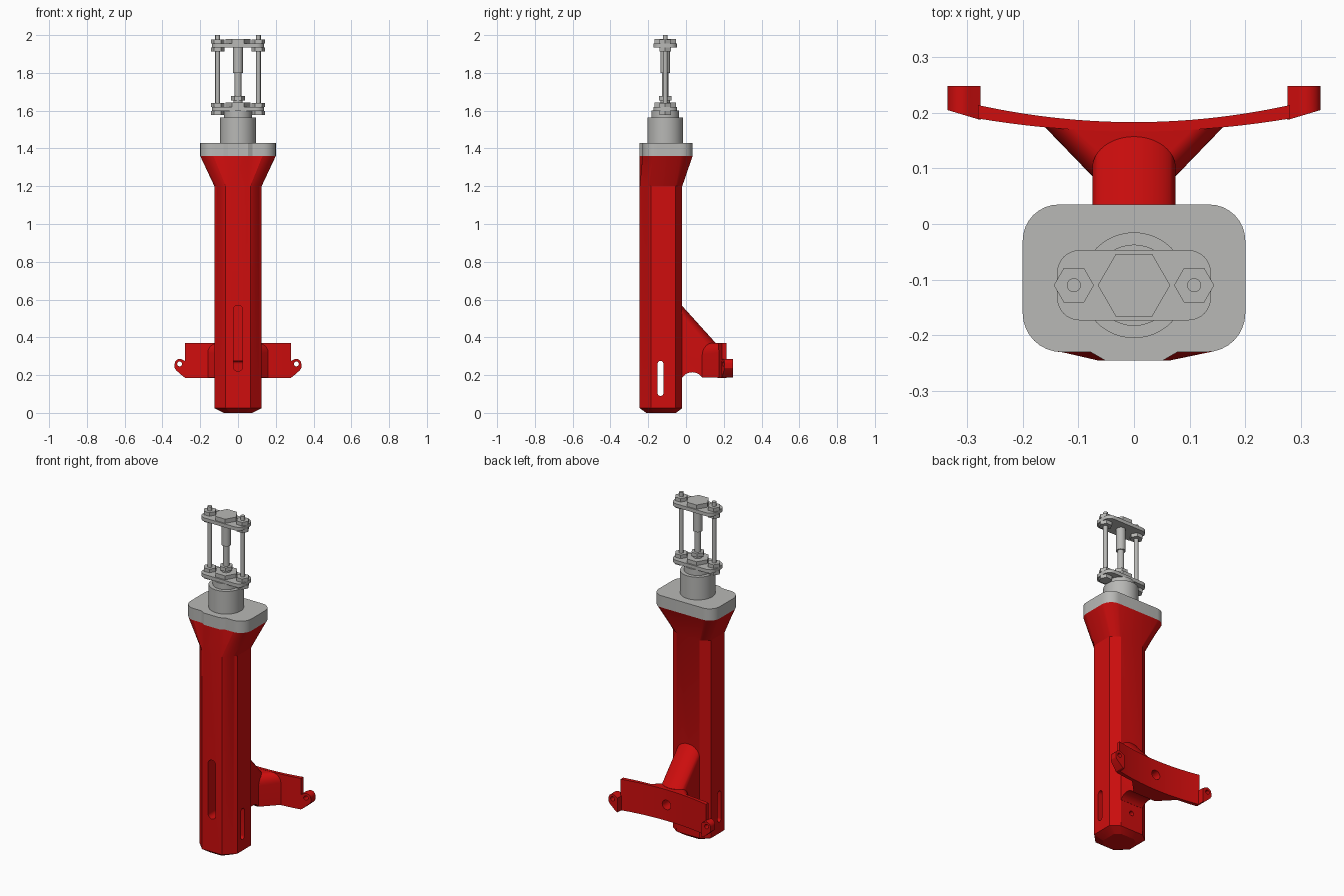
import bpy, bmesh, math
from mathutils import Matrix

if "Cube" in bpy.data.objects:
    bpy.data.objects.remove(bpy.data.objects["Cube"])

AX = -0.11  # y of the main axis


def material(name, rgb):
    m = bpy.data.materials.new(name)
    m.diffuse_color = (*rgb, 1)
    m.use_nodes = True
    m.node_tree.nodes["Principled BSDF"].inputs["Base Color"].default_value = m.diffuse_color
    return m


RED = material("red_plastic", (0.62, 0.004, 0.004))
GREY = material("grey_metal", (0.48, 0.48, 0.465))


def finish(name, bm, mat, smooth=True):
    bmesh.ops.recalc_face_normals(bm, faces=bm.faces)
    me = bpy.data.meshes.new(name)
    bm.to_mesh(me)
    bm.free()
    ob = bpy.data.objects.new(name, me)
    bpy.context.collection.objects.link(ob)
    if mat:
        me.materials.append(mat)
    if smooth:
        shade(ob)
    return ob


def shade(ob):
    bpy.ops.object.select_all(action='DESELECT')
    ob.select_set(True)
    bpy.context.view_layer.objects.active = ob
    bpy.ops.object.shade_smooth_by_angle(angle=math.radians(25))


def loft(name, rings, mat):
    """Skin a list of equal-length closed rings and cap both ends."""
    bm = bmesh.new()
    vs = [[bm.verts.new(p) for p in r] for r in rings]
    n = len(rings[0])
    for a, b in zip(vs, vs[1:]):
        for i in range(n):
            j = (i + 1) % n
            bm.faces.new((a[i], a[j], b[j], b[i]))
    bm.faces.new(vs[0][::-1])
    bm.faces.new(vs[-1])
    return finish(name, bm, mat)


def at_z(pts, z):
    return [(x, y, z) for x, y in pts]


def at_y(pts, y):
    return [(x, y, z) for x, z in pts]


def at_x(pts, x):
    return [(x, y, z) for y, z in pts]


def arc(cx, cy, rx, ry, a0, a1, n):
    return [(cx + rx * math.cos(math.radians(a0 + (a1 - a0) * i / n)),
             cy + ry * math.sin(math.radians(a0 + (a1 - a0) * i / n))) for i in range(n + 1)]


def circle(cx, cy, r, n=32):
    return arc(cx, cy, r, r, 0, 360, n)[:-1]


def slot(c, r, lo, hi):
    return arc(c, hi - r, r, r, 0, 180, 12) + arc(c, lo + r, r, r, 180, 360, 12)


def line(a, b, n):
    return [(a[0] + (b[0] - a[0]) * i / n, a[1] + (b[1] - a[1]) * i / n) for i in range(n + 1)]


def mirror_outline(half):
    return half + [(-x, y) for x, y in reversed(half)]


def cyl(name, x, y, z0, z1, r, n=32, mat=GREY):
    c = circle(x, y, r, n)
    return loft(name, [at_z(c, z0), at_z(c, z1)], mat)


def cut(ob, *cutters):
    for c in cutters:
        m = ob.modifiers.new("cut", 'BOOLEAN')
        m.operation, m.solver, m.object = 'DIFFERENCE', 'EXACT', c
        bpy.context.view_layer.objects.active = ob
        bpy.ops.object.modifier_apply(modifier=m.name)
    for c in cutters:
        bpy.data.objects.remove(c)
    shade(ob)


# --- Housing: octagonal grip flaring out to the rounded head ---
N = 8
octagon = mirror_outline([(0.05, -0.245), (0.06, -0.245)]
                         + line((0.065, -0.245), (0.125, -0.185), N)
                         + line((0.125, -0.055), (0.075, -0.02), N))
head = mirror_outline([(0.052, -0.245), (0.078, -0.23)]
                      + arc(0.13, -0.16, 0.07, 0.07, -90, 0, N)
                      + arc(0.135, -0.03, 0.065, 0.065, 0, 90, N))
foot = [(x * 0.6, -0.13 + (y + 0.13) * 0.7) for x, y in octagon]
housing = loft("housing", [at_z(foot, 0), at_z(octagon, 0.025),
                           at_z(octagon, 1.2), at_z(head, 1.36)], RED)
front_slot = slot(0, 0.025, 0.22, 0.57)
side_slot = slot(-0.135, 0.016, 0.09, 0.275)
rear_hole = circle(0, 0.13, 0.014, 20)
cut(housing,
    loft("cut_front", [at_y(front_slot, -0.3), at_y(front_slot, -0.14)], None),
    loft("cut_side", [at_x(side_slot, -0.2), at_x(side_slot, 0.2)], None),
    loft("cut_rear", [at_y(rear_hole, -0.06), at_y(rear_hole, 0.02)], None))
loft("head_plate", [at_z(head, 1.36), at_z(head, 1.43)], GREY)


# --- Sloping rounded strut behind the grip ---
def strut_ring(shift):
    return [(-0.075, -0.08), (0.075, -0.08)] + arc(0, 0.1 - shift, 0.075, 0.057, 0, 180, 24)


def arch_cutter():
    c = circle(0.033, 0.153, 0.0623, 48)
    return loft("cut_arch", [at_x(c, -0.3), at_x(c, 0.3)], None)


def bore_cutter():
    c = circle(0, 0.28, 0.028)
    return loft("cut_bore", [at_y(c, 0.06), at_y(c, 0.3)], None)


strut = loft("strut", [at_z(strut_ring(0), 0.187), at_z(strut_ring(0), 0.37),
                       at_z(strut_ring(0.176), 0.565)], RED)
cut(strut, arch_cutter(), bore_cutter())


# --- Flared web joining the strut to the saddle ---
def web_ring(w, r, y):
    half = [(w, 0.187)] + arc(w - r, 0.369 - r, r, r, 0, 90, 8)
    return at_y(mirror_outline(half), y)


web = loft("web", [web_ring(0.075, 0.06, 0.086), web_ring(0.16, 0.05, 0.174)], RED)
cut(web, bore_cutter())

# --- Curved saddle plate ---
steps = 32
xs = [-0.28 + 0.56 * i / steps for i in range(steps + 1)]
saddle_outline = ([(x, 0.166 + 0.3 * x * x) for x in xs]
                  + [(x, 0.183 + 0.39 * x * x) for x in reversed(xs)])
saddle = loft("saddle", [at_z(saddle_outline, 0.186), at_z(saddle_outline, 0.37)], RED)
cut(saddle, bore_cutter())

# --- Lugs with screw holes at both saddle ends ---
for s, side in ((-1, "left"), (1, "right")):
    prof = [(0.276, 0.187), (0.287, 0.19), (0.328, 0.226), (0.335, 0.238)]
    prof += arc(0.309, 0.26, 0.026, 0.026, 0, 125, 10) + [(0.276, 0.272)]
    prof = [(s * x, z) for x, z in prof]
    lug = loft(side + "_lug", [[(x, 0.187 + 0.3 * (abs(x) - 0.276), z) for x, z in prof],
                               at_y(prof, 0.248)], RED)
    hole = circle(s * 0.309, 0.259, 0.013, 20)
    cut(lug, loft("cut_lug", [at_y(hole, 0.1), at_y(hole, 0.3)], None))

# --- Metal neck and spindle ---
cyl("neck_cylinder", 0, AX, 1.43, 1.565, 0.095, 48)
cyl("neck_collar", 0, AX, 1.565, 1.60, 0.073, 40)
cyl("lower_centre_hex", 0, AX, 1.62, 1.643, 0.065, 6)
cyl("spindle_nut", 0, AX, 1.655, 1.677, 0.037, 6)
cyl("spindle_washer", 0, AX, 1.643, 1.655, 0.025, 24)
cyl("spindle_rod", 0, AX, 1.64, 1.80, 0.018, 24)
cyl("spindle_sleeve", 0, AX, 1.80, 1.935, 0.026, 24)
cyl("top_hex", 0, AX, 1.955, 1.98, 0.065, 6)

# --- Two clamp plates ---
plate = mirror_outline(arc(0.098, AX - 0.023, 0.04, 0.04, -90, 0, 8)
                       + arc(0.098, AX + 0.023, 0.04, 0.04, 0, 90, 8))
for name, z in (("lower_clamp_plate", 1.598), ("upper_clamp_plate", 1.934)):
    loft(name, [at_z(plate, z), at_z(plate, z + 0.021)], GREY)

# --- Threaded rods with nuts above and below each plate ---
for s, side in ((-1, "left"), (1, "right")):
    x = s * 0.108
    cyl(side + "_rod", x, AX, 1.577, 2.0, 0.0125, 20)
    for i, z in enumerate((1.577, 1.619, 1.913, 1.955)):
        cyl(f"{side}_nut_{i + 1}", x, AX, z, z + 0.021, 0.036, 6)
